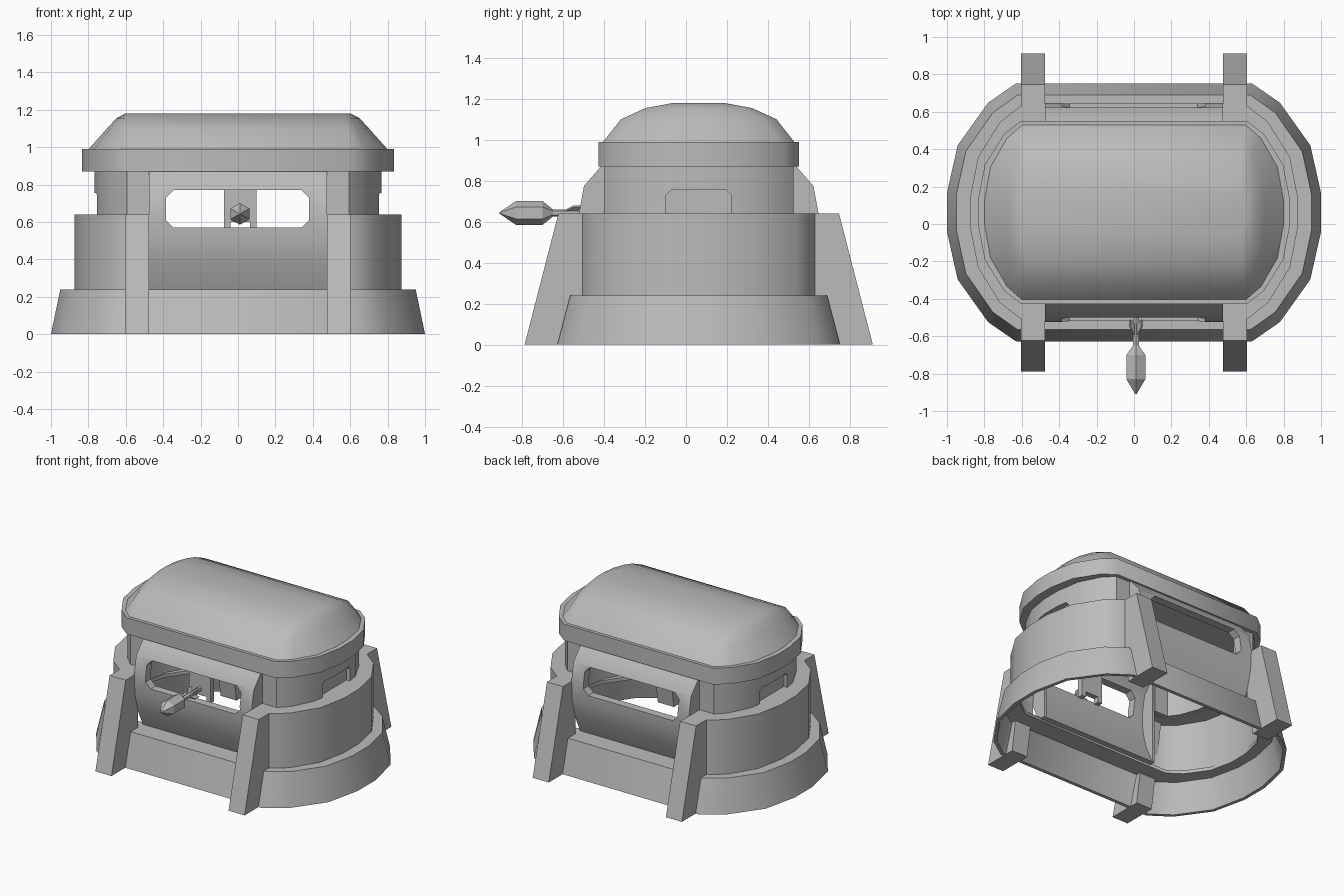
import bpy, bmesh, math
from mathutils import Matrix

if "Cube" in bpy.data.objects:
    bpy.data.objects.remove(bpy.data.objects["Cube"], do_unlink=True)

CY = 0.062      # middle of the building in depth
SX = 0.56       # where the straight walls start to bend
ARC = [(0.16, 1), (0.5, 0.85), (0.87, 0.52), (1, 0.15)]

grey = bpy.data.materials.new("concrete grey")
grey.use_nodes = True
grey.diffuse_color = (0.5, 0.5, 0.5, 1)
bsdf = grey.node_tree.nodes["Principled BSDF"]
bsdf.inputs["Base Color"].default_value = (0.5, 0.5, 0.5, 1)
bsdf.inputs["Roughness"].default_value = 0.7


def finish(name, bm, y=CY, mirror=False, cutter=None, angle=40):
    bmesh.ops.recalc_face_normals(bm, faces=bm.faces)
    mesh = bpy.data.meshes.new(name)
    bm.to_mesh(mesh)
    bm.free()
    mesh.materials.append(grey)
    ob = bpy.data.objects.new(name, mesh)
    ob.location.y = y
    bpy.context.collection.objects.link(ob)
    if mirror:
        ob.modifiers.new("mirror", "MIRROR").use_clip = True
    if cutter:
        cut = ob.modifiers.new("opening", "BOOLEAN")
        cut.operation = "DIFFERENCE"
        cut.solver = "EXACT"
        cut.object = cutter
    for other in bpy.context.selected_objects:
        other.select_set(False)
    bpy.context.view_layer.objects.active = ob
    ob.select_set(True)
    # Apply the modifiers first so that cut edges stay sharp
    bpy.ops.object.convert(target="MESH")
    bpy.ops.object.shade_smooth_by_angle(angle=math.radians(angle))
    return ob


def end_arc(hx, hy):
    half = [(SX + (hx - SX) * u, hy * v) for u, v in ARC]
    return half + [(x, -y) for x, y in reversed(half)]


def bridge(bm, rings, closed_ring, closed_rows):
    rows = list(zip(rings, rings[1:] + rings[:1]))
    for a, b in rows if closed_rows else rows[:-1]:
        n = len(a)
        for i in range(n if closed_ring else n - 1):
            j = (i + 1) % n
            bm.faces.new((a[i], a[j], b[j], b[i]))


def wall(name, x0, rows, cutter=None):
    """Hollow half wall from x0 round the end, mirrored across x."""
    bm = bmesh.new()
    rings = []
    for hx, hy, z in rows:
        pts = [(x0, hy)] + end_arc(hx, hy) + [(x0, -hy)]
        rings.append([bm.verts.new((x, y, z)) for x, y in pts])
    bridge(bm, rings, False, True)
    if x0 > 0:
        for k in (0, -1):
            bm.faces.new([r[k] for r in rings])
    return finish(name, bm, mirror=True, cutter=cutter)


def loft(name, rows, angle=40):
    """Solid stack of full oval outlines."""
    bm = bmesh.new()
    rings = []
    for hx, hy, z in rows:
        end = end_arc(hx, hy)
        pts = end + [(-x, -y) for x, y in end]
        rings.append([bm.verts.new((x, y, z)) for x, y in pts])
    bridge(bm, rings, True, False)
    bm.faces.new(rings[0])
    bm.faces.new(rings[-1])
    return finish(name, bm, angle=angle)


def prism(name, pts, axis, lo, hi, **opts):
    """Extrude a profile: (y, z) along x, or (x, z) along y."""
    bm = bmesh.new()
    rings = [[bm.verts.new((d, a, b) if axis == "x" else (a, d, b)) for a, b in pts]
             for d in (lo, hi)]
    bridge(bm, rings, True, False)
    for r in rings:
        bm.faces.new(r)
    return finish(name, bm, **opts)


def chamfered(a0, a1, z0, z1, c):
    return [(a0 + c, z0), (a1 - c, z0), (a1, z0 + c), (a1, z1 - c),
            (a1 - c, z1), (a0 + c, z1), (a0, z1 - c), (a0, z0 + c)]


# Cutters for the end niches and the long windows
niche = prism("niche_cutter", chamfered(-0.16, 0.16, 0.55, 0.755, 0.025),
              "x", 0.725, 0.9, mirror=True)
window = prism("window_cutter", chamfered(-0.385, 0.38, 0.57, 0.77, 0.04), "y", -1, 1)

# Thin stepped walls with a ledge on top of each step
wall("base_wall", 0, [(1, 0.69, 0), (0.95, 0.627, 0.24), (0.85, 0.46, 0.24),
                      (0.85, 0.46, 0.215), (0.93, 0.6, 0.215), (0.975, 0.665, 0)])
wall("middle_wall", 0.475, [(0.875, 0.567, 0.22), (0.875, 0.567, 0.64),
                            (0.72, 0.44, 0.64), (0.72, 0.44, 0.615),
                            (0.85, 0.54, 0.615), (0.85, 0.54, 0.22)])
wall("upper_wall", 0.475, [(0.767, 0.462, 0.62), (0.767, 0.462, 0.88),
                           (0.7, 0.41, 0.88), (0.7, 0.41, 0.62)], cutter=niche)

# Roof
loft("roof_rim", [(0.833, 0.49, 0.87), (0.833, 0.49, 0.99)])
loft("roof_dome", [(0.8, 0.468, 0.988), (0.70, 0.38, 1.1), (0.65, 0.26, 1.155),
                   (0.6, 0.125, 1.18)], angle=50)

# Rounded window bays, front and back
bay = [(0.47, 0.88), (0.49, 0.855), (0.56, 0.775), (0.585, 0.64),
       (0.578, 0.5), (0.545, 0.37), (0.48, 0.23)]
inner = [(y - 0.06, z) for y, z in reversed(bay)]
cheek = bay + [(0.42, 0.23), (0.42, 0.88)]
leg = [(0.85, 0), (0.685, 0.64), (0.5, 0.64), (0.6, 0)]
for side, s in (("front", -1), ("back", 1)):
    prism(side + "_window_bay", [(s * y, z) for y, z in bay + inner],
          "x", -0.46, 0.46, cutter=window)
    prism(side + "_bay_cheeks", [(s * y, z) for y, z in cheek],
          "x", 0.46, 0.477, mirror=True)
    # Sloping buttresses beside each bay
    prism(side + "_buttresses", [(s * y, z) for y, z in leg],
          "x", 0.475, 0.605, mirror=True)

# Forked mount behind the front window
for part, x0, x1, z0, z1 in (("plate", -0.075, 0.1, 0.6, 0.8),
                             ("right_prong", -0.075, -0.04, 0.56, 0.6),
                             ("left_prong", 0.065, 0.1, 0.56, 0.6)):
    prism("mount_" + part, [(x0, z0), (x1, z0), (x1, z1), (x0, z1)],
          "y", -0.46, -0.42, y=0)

# Finned projectile pointing forward
bm = bmesh.new()
profile = [(0.004, -0.91), (0.058, -0.83), (0.058, -0.7), (0.018, -0.65), (0.018, -0.45)]
rings = []
for r, y in profile:
    angles = [math.pi / 6 + k * math.pi / 3 for k in range(6)]
    rings.append([bm.verts.new((0.01 + r * math.cos(a), y, 0.643 + r * math.sin(a)))
                  for a in angles])
bridge(bm, rings, True, False)
bm.faces.new(rings[0])
bm.faces.new(rings[-1])
finish("projectile", bm, y=0, angle=30)

bm = bmesh.new()
for k in range(4):
    spin = Matrix.Rotation(math.pi / 4 + k * math.pi / 2, 4, "Y")
    fin = [(0.01, -0.6), (0.045, -0.55), (0.045, -0.51), (0.01, -0.54)]
    pair = [[bm.verts.new(spin @ Matrix.Translation((x, y, t)).translation)
             for x, y in fin] for t in (-0.005, 0.005)]
    bridge(bm, pair, True, False)
    for r in pair:
        bm.faces.new(r)
bmesh.ops.translate(bm, verts=bm.verts, vec=(0.01, 0, 0.643))
finish("projectile_fins", bm, y=0)

# The openings are applied, so the cutters can go
for cutter in (niche, window):
    bpy.data.objects.remove(cutter, do_unlink=True)
